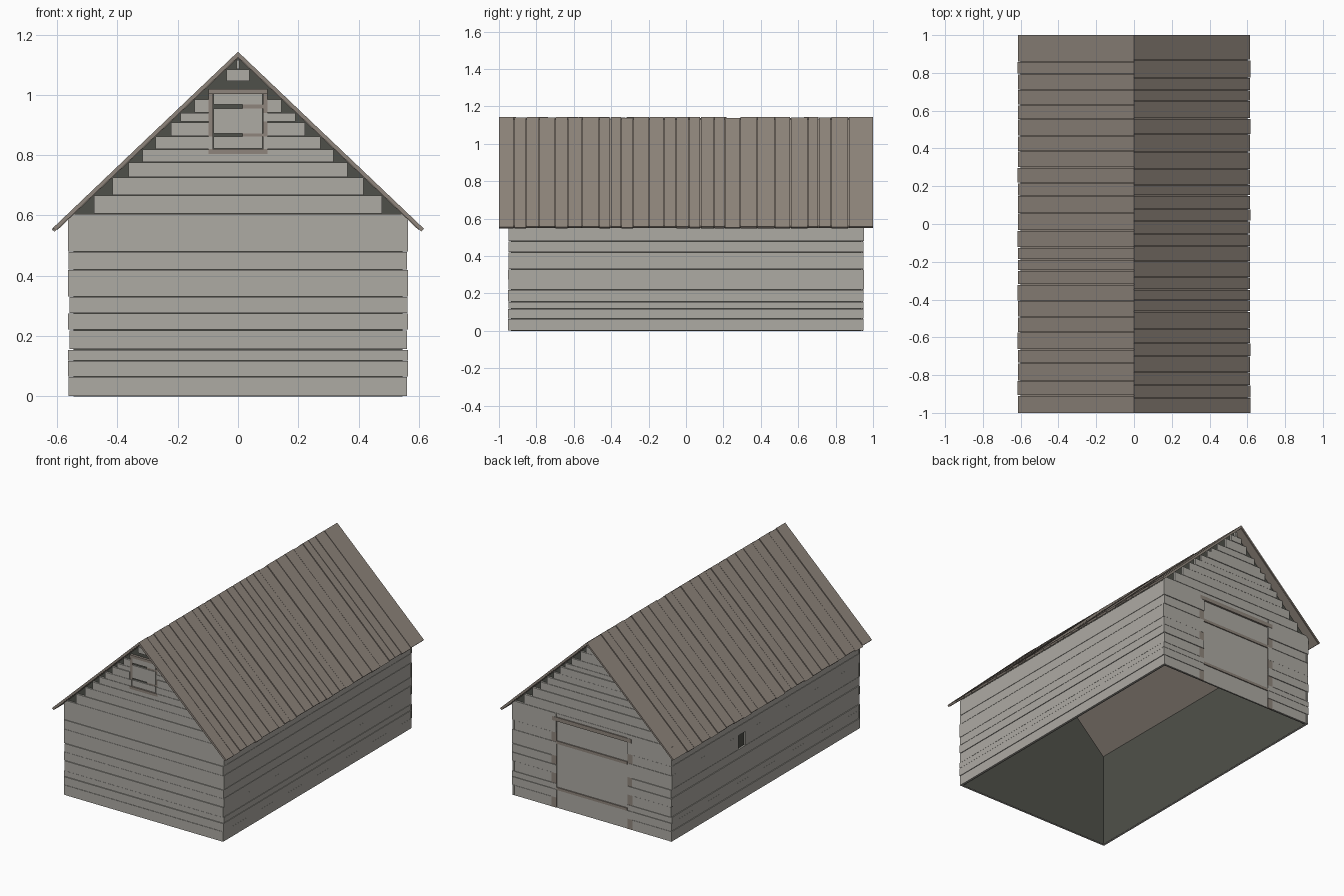
import bpy, bmesh, random
from mathutils import Matrix, Vector

random.seed(4)
cube = bpy.data.objects.get("Cube")
if cube:
    bpy.data.objects.remove(cube)


def material(name, color):
    m = bpy.data.materials.new(name)
    m.use_nodes = True
    m.diffuse_color = (*color, 1)
    m.node_tree.nodes["Principled BSDF"].inputs["Base Color"].default_value = (*color, 1)
    return m


GREY = material("weathered_grey", (0.42, 0.405, 0.37))
BROWN = material("aged_brown", (0.275, 0.235, 0.2))
DARK = material("dark_interior", (0.078, 0.081, 0.068))


def finish(name, bm, mat):
    bmesh.ops.recalc_face_normals(bm, faces=bm.faces)
    mesh = bpy.data.meshes.new(name)
    bm.to_mesh(mesh)
    bm.free()
    mesh.materials.append(mat)
    bpy.context.collection.objects.link(bpy.data.objects.new(name, mesh))


def boxes(name, items, mat):
    """One object from boxes given as (x0, x1, y0, y1, z0, z1)."""
    bm = bmesh.new()
    for x0, x1, y0, y1, z0, z1 in items:
        place = Matrix.Translation(((x0 + x1) / 2, (y0 + y1) / 2, (z0 + z1) / 2))
        size = Matrix.Diagonal((abs(x1 - x0), abs(y1 - y0), abs(z1 - z0), 1))
        bmesh.ops.create_cube(bm, size=1, matrix=place @ size)
    finish(name, bm, mat)


def prism(bm, profile, y0, y1):
    """Extrude an x-z profile along y."""
    face = bm.faces.new([bm.verts.new((x, y0, z)) for x, z in profile])
    ext = bmesh.ops.extrude_face_region(bm, geom=[face])["geom"]
    moved = [v for v in ext if isinstance(v, bmesh.types.BMVert)]
    bmesh.ops.translate(bm, verts=moved, vec=Vector((0, y1 - y0, 0)))


RIDGE, PITCH = 1.143, 0.952
UNDER = RIDGE - 0.021            # height of the roof underside at the ridge
SX, SY = 0.545, 0.935            # inner shell half sizes
ROWS = [0, .065, .118, .155, .22, .275, .33, .42, .48, .605]
GABLE = [.605, .667, .726, .776, .82, .862, .91, .94, .985, 1.045, 1.085, 1.117]


def jitter():
    return random.uniform(-0.002, 0.002)


# Dark inner shell, open at the bottom
bm = bmesh.new()
eave = UNDER - PITCH * SX
outline = [(-SX, 0), (SX, 0), (SX, eave), (0, UNDER), (-SX, eave)]
ends = [[bm.verts.new((x, y, z)) for x, z in outline] for y in (-SY, SY)]
for end in ends:
    bm.faces.new(end)
for i, j in ((1, 2), (4, 0)):
    bm.faces.new((ends[0][i], ends[0][j], ends[1][j], ends[1][i]))
finish("inner_walls", bm, DARK)

# Wall planks: ends interleave at the corners
front, back, left, right = [], [], [], []
for i, (z0, z1) in enumerate(zip(ROWS, ROWS[1:])):
    short = i in (0, 3, 5, 7)
    half = 0.556 if short else 0.564
    front.append((-half, half, -0.938, -0.950 + jitter(), z0 + .001, z1 - .001))
    inner = 0.285 if short else 0.25
    y = 0.950 + jitter()
    for s in (-1, 1):
        back.append((s * inner, s * half, 0.938, y, z0 + .001, z1 - .001))
    y = 0.950 if short else 0.938
    top = min(z1, 0.585) - .001
    left.append((0.548, 0.561 + jitter(), -y, y, z0 + .001, top))
    x = -0.561 + jitter()
    if i in (6,):                # short opening in this plank
        right += [(-0.548, x, -y, 0.2, z0 + .001, top), (-0.548, x, 0.27, y, z0 + .001, top)]
    else:
        right.append((-0.548, x, -y, y, z0 + .001, top))
back.append((-0.285, 0.285, 0.938, 0.95, 0.582, 0.604))

# Gable planks: square ends step up under the roof
for i, (z0, z1) in enumerate(zip(GABLE, GABLE[1:])):
    half = (UNDER - z1) / PITCH
    span = (z0 + .001, z1 - .001)
    back.append((-half, half, 0.938, 0.950 + jitter(), *span))
    y = -0.950 + jitter()
    if 0.8 < z0 < 1.04:          # leave room for the loft hatch
        for s in (-1, 1):
            inner = 0.098 if (z0 > 0.9 and s < 0) or i % 2 else 0.085
            if half > inner:
                front.append((s * inner, s * half, -0.938, y, *span))
    else:
        front.append((-half, half, -0.938, y, *span))

boxes("front_planks", front, GREY)
boxes("back_planks", back, GREY)
boxes("left_planks", left, GREY)
boxes("right_planks", right, GREY)

# Loft hatch in the front gable
boxes("hatch_frame", [
    (-0.098, 0.098, -0.937, -0.953, 1.003, 1.02),
    (-0.098, 0.098, -0.937, -0.953, 0.803, 0.82),
    (-0.098, -0.083, -0.937, -0.947, 0.82, 1.003),
    (0.083, 0.098, -0.937, -0.947, 0.82, 1.003),
    (0.015, 0.083, -0.937, -0.944, 0.955, 0.968),
    (0.015, 0.083, -0.937, -0.944, 0.861, 0.872)], BROWN)
boxes("hatch_boards", [
    (-0.082, 0.082, -0.938, -0.947, z0, z1)
    for z0, z1 in ((0.822, 0.861), (0.872, 0.955), (0.968, 1.002))], GREY)

# Large door in the back wall
door_frame = [(-0.28, 0.28, 0.937, 0.953, 0.555, 0.58),
              (-0.25, 0.25, 0.937, 0.95, 0.41, 0.428),
              (-0.25, 0.25, 0.937, 0.95, 0.115, 0.132)]
door_frame += [(s * 0.25, s * 0.285, 0.937, 0.947, 0, 0.556) for s in (-1, 1)]
boxes("door_frame", door_frame, BROWN)
boxes("door_boards", [
    (-0.248, 0.248, 0.938, 0.945, z0, z1)
    for z0, z1 in ((0, 0.114), (0.133, 0.409), (0.429, 0.552))], GREY)

# Roof boards of uneven width on both slopes, over a thin lining
for side, s in (("left", 1), ("right", -1)):
    bm = bmesh.new()
    edges = [-1.0]
    while edges[-1] < 0.9:
        edges.append(edges[-1] + random.uniform(0.055, 0.095))
    edges[-1] = 1.0
    for i, (y0, y1) in enumerate(zip(edges, edges[1:])):
        drop = 0.004 * (i % 2) * random.random()
        x = 0.615 + jitter()
        ridge = RIDGE - drop
        profile = [(0, ridge), (x, ridge - PITCH * x),
                   (x - .009, 1.125 - PITCH * (x - .009)), (0, 1.125)]
        y0 += 0.002 if i else 0
        y1 -= 0.002 if y1 < 1 else 0
        prism(bm, [(s * px, pz) for px, pz in profile], y0, y1)
    finish(side + "_roof_boards", bm, BROWN)

    bm = bmesh.new()
    lining = [(0, 1.131), (0.6, 1.131 - PITCH * 0.6), (0.6, UNDER - PITCH * 0.6), (0, UNDER)]
    prism(bm, [(s * px, pz) for px, pz in lining], -0.995, 0.995)
    finish(side + "_roof_lining", bm, BROWN)
